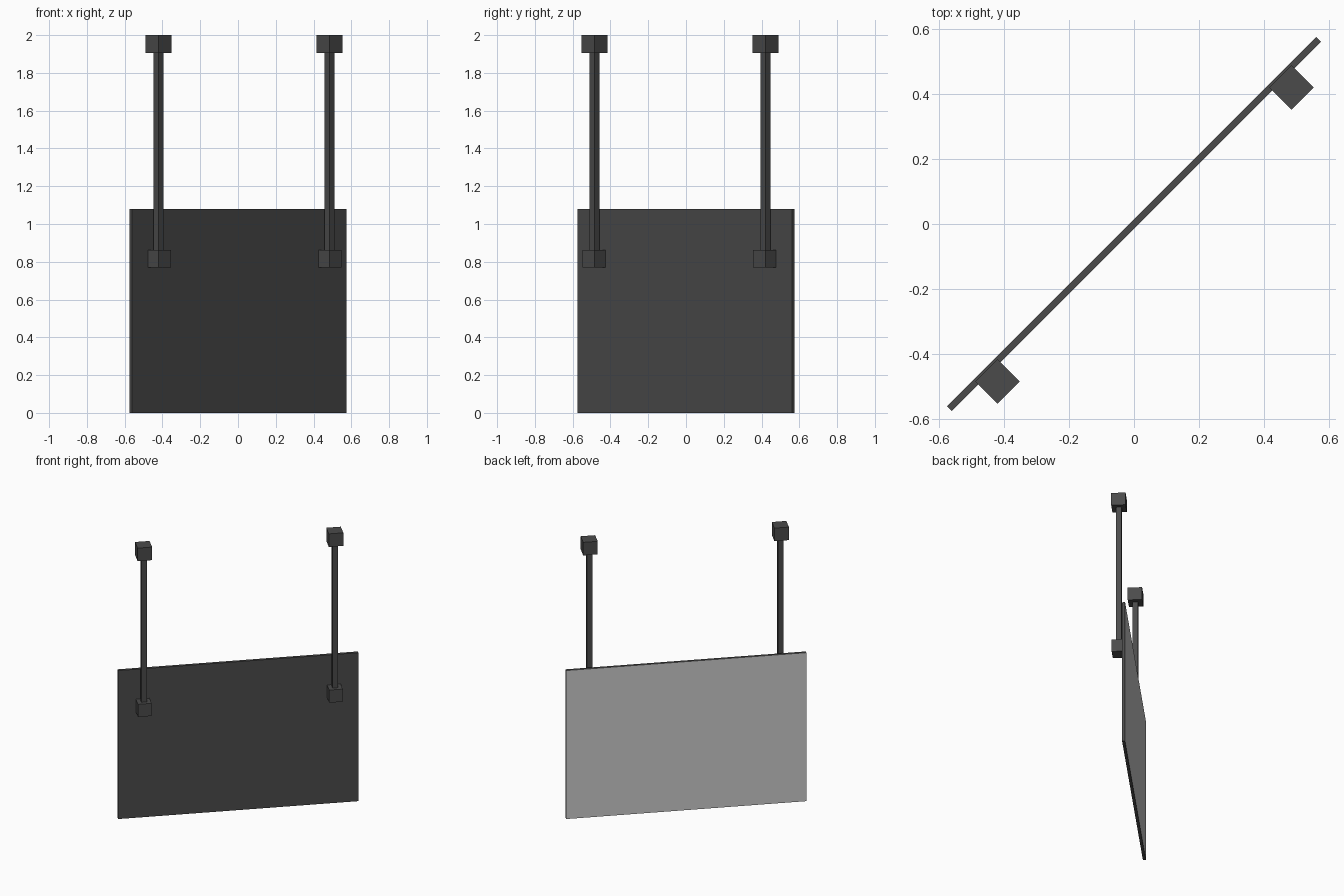
import bpy
import bmesh
from math import radians
from mathutils import Matrix, Vector

if "Cube" in bpy.data.objects:
    bpy.data.objects.remove(bpy.data.objects["Cube"])

TURN = Matrix.Rotation(radians(45), 4, 'Z')


def material(name, value):
    m = bpy.data.materials.new(name)
    m.diffuse_color = (value, value, value, 1)
    m.use_nodes = True
    m.node_tree.nodes["Principled BSDF"].inputs["Base Color"].default_value = m.diffuse_color
    return m


dark = material("dark_metal", 0.07)
light = material("light_grey_face", 0.6)


def box(name, centre, size):
    """Dark box placed in the sign's own frame, then turned 45 degrees."""
    bm = bmesh.new()
    bmesh.ops.create_cube(bm, size=1)
    bm.transform(Matrix.Translation(Vector(centre)) @ Matrix.Diagonal((*size, 1)))
    mesh = bpy.data.meshes.new(name)
    bm.to_mesh(mesh)
    bm.free()
    mesh.materials.append(dark)
    obj = bpy.data.objects.new(name, mesh)
    obj.matrix_world = TURN
    bpy.context.collection.objects.link(obj)
    return obj


# Hanging panel, with a light display face on its back
panel = box("panel", (0, 0, 0.54), (1.608, 0.02, 1.08))
panel.data.materials.append(light)
for face in panel.data.polygons:
    if face.normal.y > 0.9:
        face.material_index = 1

# Two hangers: ceiling block, square rod and bracket on the panel
for side, x in (("left", -0.64), ("right", 0.64)):
    y = -0.0455
    box(side + "_ceiling_block", (x, y, 1.9525), (0.097, 0.097, 0.095))
    box(side + "_rod", (x, y, 1.3835), (0.037, 0.037, 1.053))
    box(side + "_bracket", (x, y, 0.816), (0.091, 0.091, 0.092))
